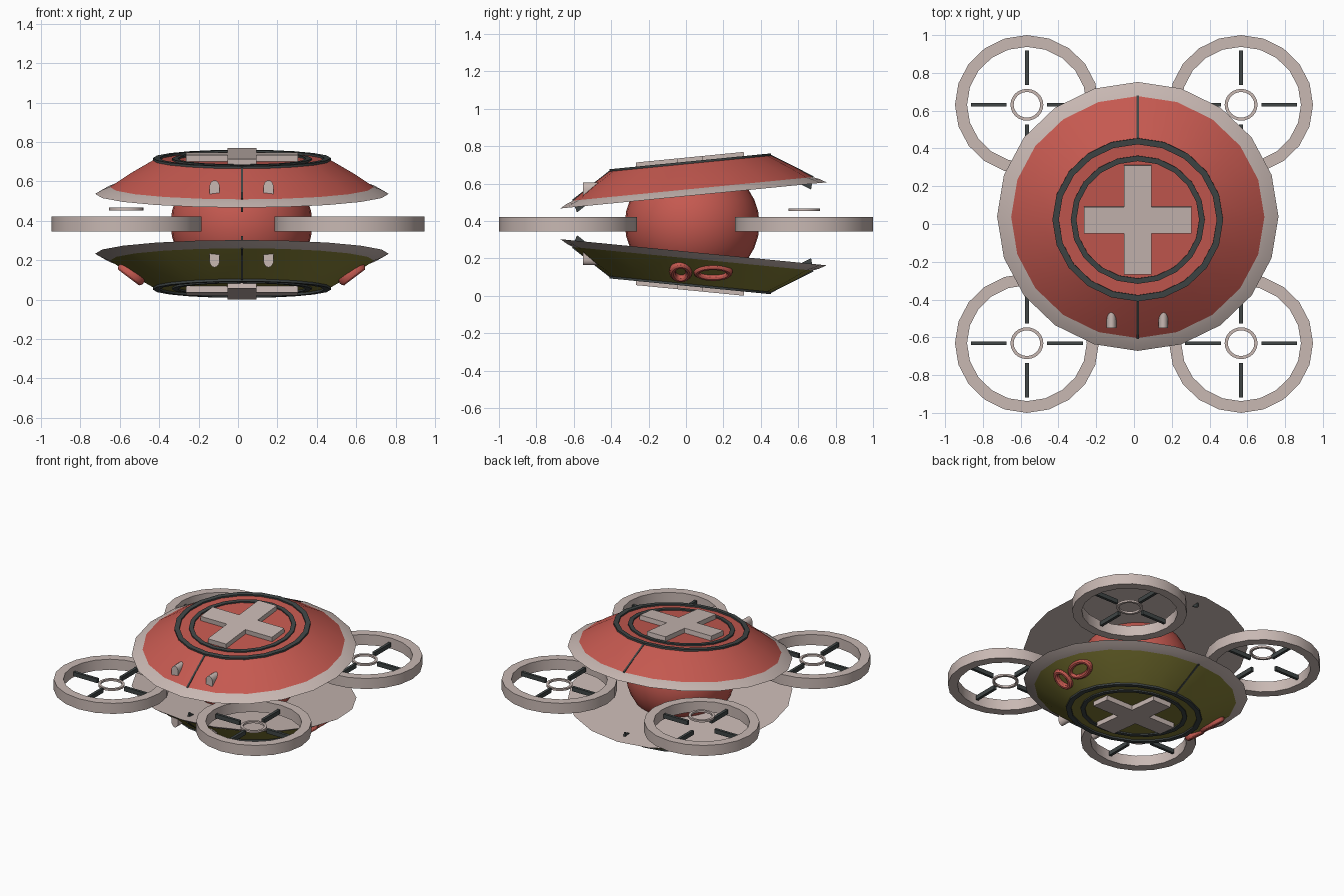
import bpy, bmesh
from math import sin, cos, pi, radians
from mathutils import Matrix, Vector

if "Cube" in bpy.data.objects:
    bpy.data.objects.remove(bpy.data.objects["Cube"])

COLORS = {"red": (.56, .1, .08, 1), "olive": (.22, .2, .035, 1),
          "pale": (.58, .48, .45, 1), "dark": (.05, .06, .06, 1)}
MATS = {}
for key, col in COLORS.items():
    MATS[key] = bpy.data.materials.new(key)
    MATS[key].diffuse_color = col


def finish(name, bm, color, M=Matrix(), smooth=True):
    bmesh.ops.remove_doubles(bm, verts=bm.verts, dist=1e-5)
    bm.transform(M)
    bmesh.ops.recalc_face_normals(bm, faces=bm.faces)
    me = bpy.data.meshes.new(name)
    bm.to_mesh(me)
    bm.free()
    ob = bpy.data.objects.new(name, me)
    bpy.context.collection.objects.link(ob)
    me.materials.append(MATS[color])
    if smooth:
        bpy.ops.object.select_all(action='DESELECT')
        ob.select_set(True)
        bpy.context.view_layer.objects.active = ob
        bpy.ops.object.shade_smooth_by_angle(angle=radians(30))
    return ob


def lathe(name, prof, color, M=Matrix(), sides=20, closed=False):
    """Spin an (r, z) profile about z."""
    bm = bmesh.new()
    rows = [[bm.verts.new((r * cos(2 * pi * i / sides), r * sin(2 * pi * i / sides), z))
             for i in range(sides)] for r, z in prof]
    n = len(rows)
    for j in range(n if closed else n - 1):
        a, b = rows[j], rows[(j + 1) % n]
        for i in range(sides):
            k = (i + 1) % sides
            bm.faces.new((a[i], a[k], b[k], b[i]))
    return finish(name, bm, color, M)


def tube(name, r_in, r_out, z0, z1, color, M, sides=20):
    return lathe(name, [(r_in, z0), (r_out, z0), (r_out, z1), (r_in, z1)],
                 color, M, sides, True)


def prism(name, pts, depth, color, M=Matrix(), smooth=False):
    """Extrude a closed 3D outline along the vector depth."""
    bm = bmesh.new()
    f = bm.faces.new([bm.verts.new(p) for p in pts])
    new = bmesh.ops.extrude_face_region(bm, geom=[f], use_keep_orig=True)["geom"]
    bmesh.ops.translate(bm, vec=Vector(depth),
                        verts=[v for v in new if isinstance(v, bmesh.types.BMVert)])
    return finish(name, bm, color, M, smooth)


# tilted shells: the lower one mirrors the upper about z = 0.385
TILT = (Matrix.Translation((.02, .04, .537)) @ Matrix.Rotation(radians(5.6), 4, 'X')
        @ Matrix.Diagonal((1, .96, 1, 1)))
MIRROR = Matrix.Translation((0, 0, .77)) @ Matrix.Diagonal((1, 1, -1, 1))

for side, W, color in (("upper", Matrix(), "red"), ("lower", MIRROR, "olive")):
    M = W @ TILT
    lathe(side + "_shell", [(.672, .034), (.57, .102), (.45, .172), (0, .172)], color, M)
    lathe(side + "_rim", [(0, 0), (.745, 0), (.705, .022), (.668, .036)], "pale", M)
    tube(side + "_outer_ring", .418, .452, .16, .183, "dark", M)
    tube(side + "_inner_ring", .325, .355, .165, .181, "dark", M)
    # raised cross emblem
    a, l, w, h = .073, .285, .073, .302
    cross = [(l, -w), (l, w), (a, w), (a, h), (-a, h), (-a, w),
             (-l, w), (-l, -w), (-a, -w), (-a, -h), (a, -h), (a, -w)]
    prism(side + "_cross", [(x, y, .168) for x, y in cross], (0, 0, .037), "pale", M)
    # front and back seams, sunk through the shell
    for s, end in ((-1, "front"), (1, "back")):
        seam = [(.445, .18), (.675, .04), (.655, -.03), (.41, .12)]
        prism(f"{side}_{end}_seam", [(-.006, s * y, z) for y, z in seam],
              (.012, 0, 0), "dark", M)
    # arched lamps on the front slope
    for s in (-1, 1):
        cx = .018 + s * .137
        arch = [(cx - .026, -.55, .525), (cx + .026, -.55, .525)]
        arch += [(cx + .026 * cos(pi * i / 10), -.55, .57 + .036 * sin(pi * i / 10))
                 for i in range(11)]
        prism(side + "_lamp", arch, (0, .09, 0), "pale", W, True)


def oval_ring(name, center, half_slope, half_y, minor, s):
    """Elliptical tube ring lying on the slope of the lower shell."""
    bm = bmesh.new()
    A, B = 28, 10
    R = Matrix.Translation(center) @ Matrix.Rotation(-s * radians(37), 4, 'Y')
    v = [[bm.verts.new((cos(2 * pi * i / A) * (half_slope - minor + minor * cos(2 * pi * j / B)),
                        sin(2 * pi * i / A) * (half_y - minor + minor * cos(2 * pi * j / B)),
                        minor * 1.3 * sin(2 * pi * j / B))) for j in range(B)] for i in range(A)]
    for i in range(A):
        for j in range(B):
            k, m = (i + 1) % A, (j + 1) % B
            bm.faces.new((v[i][j], v[k][j], v[k][m], v[i][m]))
    finish(name, bm, "red", R)


# paired oval rings on each flank
for s in (-1, 1):
    oval_ring("flank_ring_small", (.018 + s * .56, -.028, .13), .078, .062, .018, s)
    oval_ring("flank_ring_large", (.018 + s * .56, .145, .13), .066, .105, .018, s)

# central core
bm = bmesh.new()
bmesh.ops.create_uvsphere(bm, u_segments=32, v_segments=16, radius=1)
finish("core", bm, "red", Matrix.Translation((.018, .033, .385))
       @ Matrix.Diagonal((.36, .36, .335, 1)))

# four rotors; the back left hub sits raised
for sx in (-1, 1):
    for sy in (-1, 1):
        P = Matrix.Translation((sx * .567, sy * .631, .383)) @ Matrix.Diagonal((1, .968, 1, 1))
        tube("rotor_guard", .317, .381, -.038, .038, "pale", P)
        lift = .077 if (sx, sy) == (-1, 1) else 0
        tube("rotor_hub", .07, .087, -.007 + lift, .007 + lift, "pale", P, 24)
        for q in range(4):
            blade = [(.107, -.01, -.015), (.297, -.01, -.015),
                     (.297, .01, -.015), (.107, .01, -.015)]
            prism("rotor_blade", blade, (0, 0, .03), "dark",
                  P @ Matrix.Rotation(q * pi / 2, 4, 'Z'))

for m in bpy.data.materials:
    if m.users and not m.is_grease_pencil:
        m.use_nodes = True
        m.node_tree.nodes["Principled BSDF"].inputs["Base Color"].default_value = m.diffuse_color
